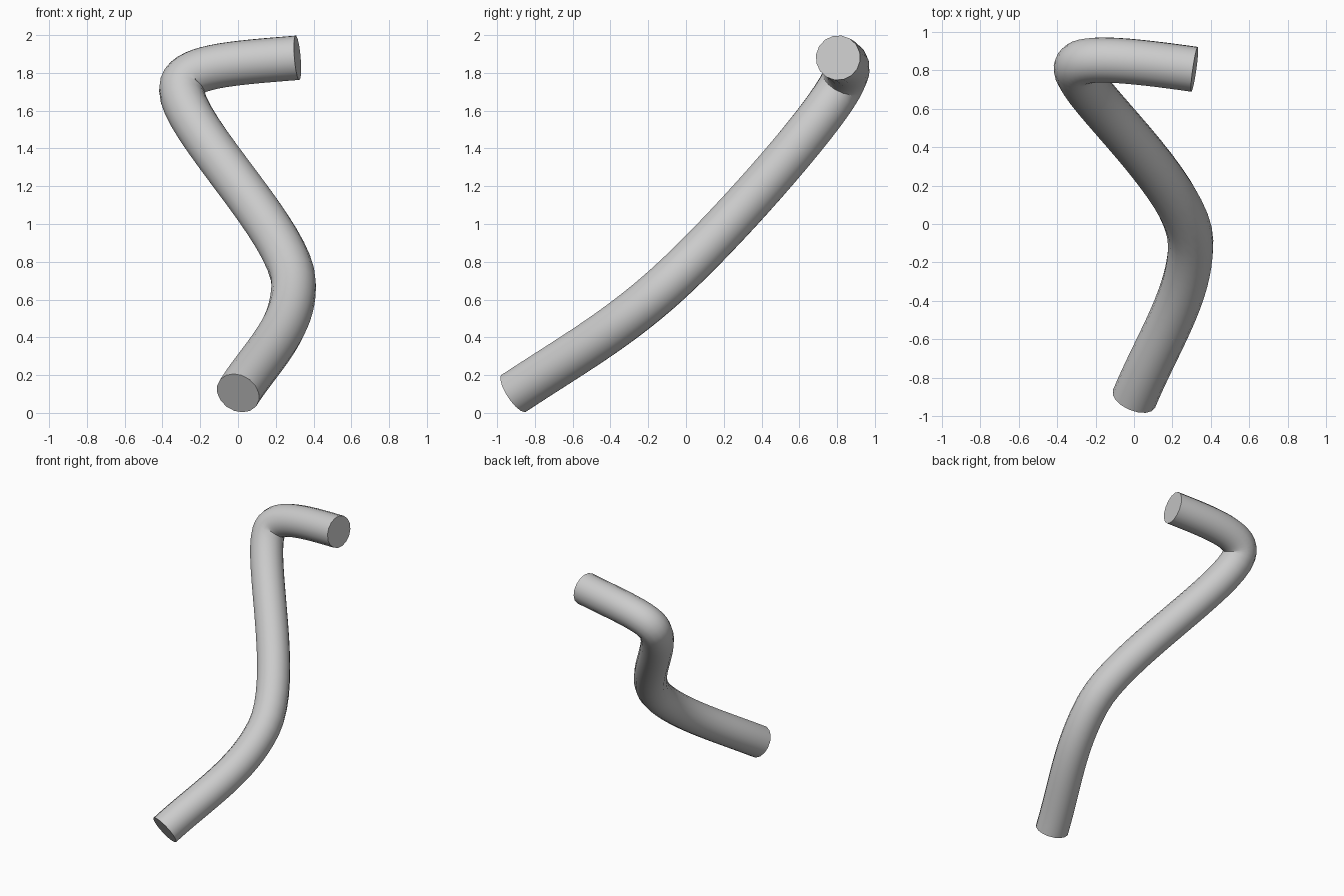
import bpy, bmesh
from mathutils import Vector

if "Cube" in bpy.data.objects:
    bpy.data.objects.remove(bpy.data.objects["Cube"])

# Centre line: point, tangent, incoming handle length, outgoing handle length
path = [
    ((0.0, -0.91, 0.105), (0.33, 0.79, 0.52), 0.3, 0.38),
    ((0.295, -0.10, 0.68), (0.0, 0.74, 0.67), 0.36, 0.40),
    ((-0.30, 0.81, 1.715), (0.0, 0.5, 0.87), 0.24, 0.14),
    ((0.315, 0.805, 1.88), (0.98, -0.14, 0.08), 0.36, 0.3),
]
curve = bpy.data.curves.new("bent_tube", "CURVE")
curve.dimensions = "3D"
curve.resolution_u = 16
curve.bevel_depth = 0.119
curve.bevel_resolution = 6
curve.use_fill_caps = True
spline = curve.splines.new("BEZIER")
spline.bezier_points.add(len(path) - 1)
for bp, (co, tan, a, b) in zip(spline.bezier_points, path):
    co, tan = Vector(co), Vector(tan).normalized()
    bp.handle_left_type = bp.handle_right_type = "FREE"
    bp.co, bp.handle_left, bp.handle_right = co, co - tan * a, co + tan * b

# Bent tube with closed ends, as a smooth mesh
tube = bpy.data.objects.new("bent_tube", curve)
bpy.context.collection.objects.link(tube)
bpy.context.view_layer.objects.active = tube
tube.select_set(True)
bpy.ops.object.convert(target="MESH")
bm = bmesh.new()
bm.from_mesh(tube.data)
bmesh.ops.remove_doubles(bm, verts=bm.verts, dist=0.0005)
bmesh.ops.recalc_face_normals(bm, faces=bm.faces)
bm.to_mesh(tube.data)
bm.free()
bpy.ops.object.shade_smooth_by_angle()
